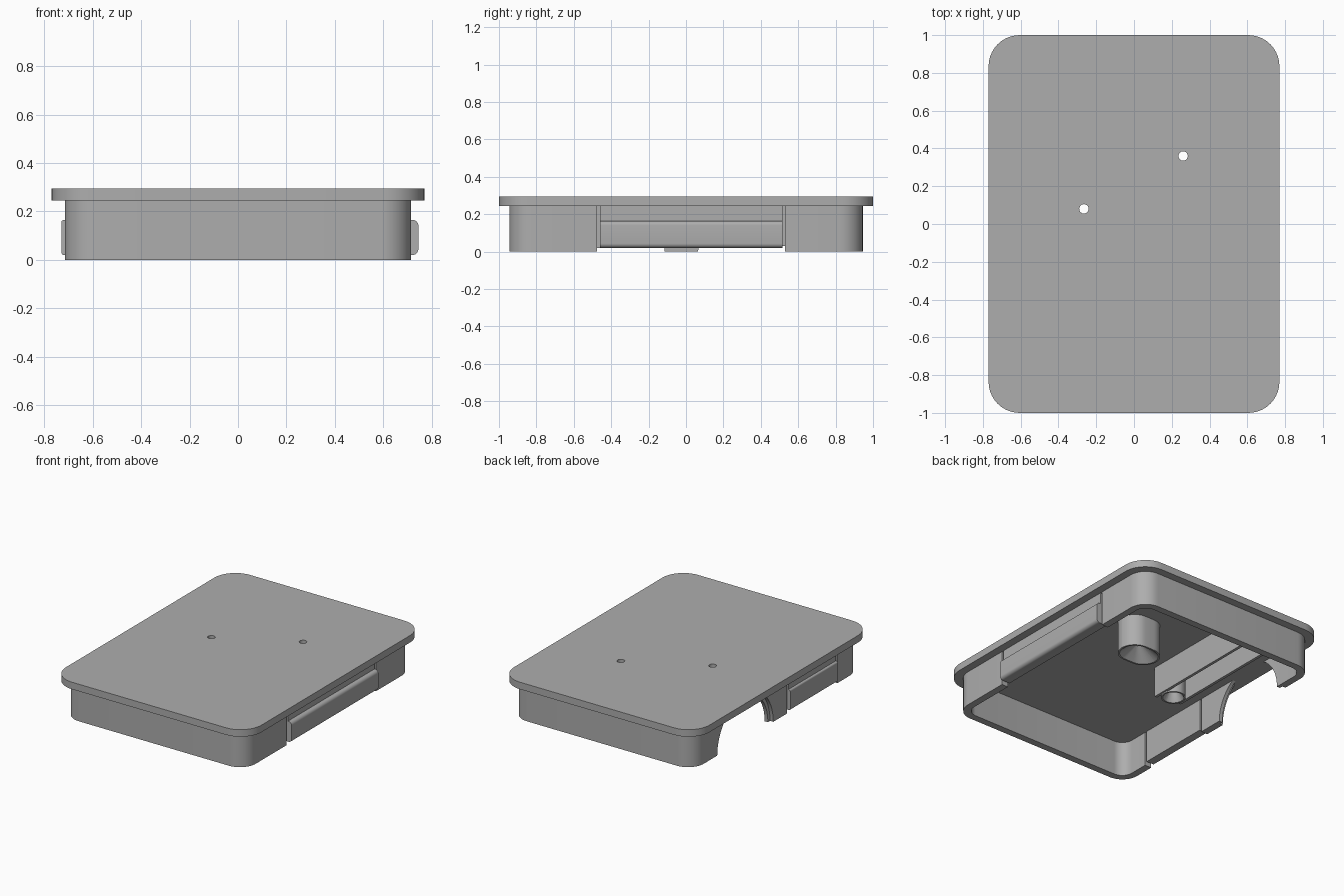
import bpy, bmesh
from math import cos, sin, pi, radians

old = bpy.data.objects.get("Cube")
if old:
    bpy.data.objects.remove(old)

grey = bpy.data.materials.new("plain grey")
grey.use_nodes = True
COLOUR = (0.42, 0.42, 0.42, 1)
grey.diffuse_color = COLOUR
grey.node_tree.nodes["Principled BSDF"].inputs["Base Color"].default_value = COLOUR


def make(name, bm):
    bmesh.ops.recalc_face_normals(bm, faces=bm.faces)
    mesh = bpy.data.meshes.new(name)
    bm.to_mesh(mesh)
    bm.free()
    mesh.materials.append(grey)
    ob = bpy.data.objects.new(name, mesh)
    bpy.context.collection.objects.link(ob)
    return ob


def rounded(hx, hy, r, cx=0, cy=0, seg=10):
    """Outline of a rounded rectangle with half sizes hx, hy."""
    pts = []
    for q, (sx, sy) in enumerate([(1, 1), (-1, 1), (-1, -1), (1, -1)]):
        for i in range(seg + 1):
            a = (q + i / seg) * pi / 2
            pts.append((cx + sx * (hx - r) + r * cos(a), cy + sy * (hy - r) + r * sin(a)))
    return pts


def loft(name, rings, closed=False):
    """Skin a stack of (outline, z); closed joins the last ring to the first."""
    bm = bmesh.new()
    loops = [[bm.verts.new((x, y, z)) for x, y in pts] for pts, z in rings]
    pairs = list(zip(loops, loops[1:]))
    if closed:
        pairs.append((loops[-1], loops[0]))
    else:
        bm.faces.new(loops[0])
        bm.faces.new(loops[-1])
    for a, b in pairs:
        for i in range(len(a)):
            j = (i + 1) % len(a)
            bm.faces.new((a[i], a[j], b[j], b[i]))
    return make(name, bm)


def prism(name, pts, place, lo, hi):
    """Extrude a 2D outline from lo to hi; place maps (a, b, depth) to xyz."""
    bm = bmesh.new()
    ends = [[bm.verts.new(place(a, b, d)) for a, b in pts] for d in (lo, hi)]
    bm.faces.new(ends[0])
    bm.faces.new(ends[1])
    for i in range(len(pts)):
        j = (i + 1) % len(pts)
        bm.faces.new((ends[0][i], ends[0][j], ends[1][j], ends[1][i]))
    return make(name, bm)


def box(name, x, y, z):
    pts = [(x[0], y[0]), (x[1], y[0]), (x[1], y[1]), (x[0], y[1])]
    return loft(name, [(pts, z[0]), (pts, z[1])])


def cut(target, cutter):
    mod = target.modifiers.new("cut", 'BOOLEAN')
    mod.operation = 'DIFFERENCE'
    mod.solver = 'EXACT'
    mod.object = cutter
    bpy.context.view_layer.objects.active = target
    with bpy.context.temp_override(object=target, active_object=target):
        bpy.ops.object.modifier_apply(modifier=mod.name)
    bpy.data.objects.remove(cutter)


def smooth(ob):
    bpy.ops.object.select_all(action='DESELECT')
    ob.select_set(True)
    bpy.context.view_layer.objects.active = ob
    bpy.ops.object.shade_smooth_by_angle(angle=radians(30))


FLOOR, TOP = 0.245, 0.295
WALL_X, WALL_Y, THICK = 0.715, 0.945, 0.05
HOLE = 0.025
MOUNTS = {"large": (0.26, 0.36, 0.145, 0.11), "small": (-0.265, 0.08, 0.08, 0.08)}
parts = []

# Lid plate with two screw holes
slab = rounded(0.77, 1.0, 0.165)
lid = loft("lid_plate", [(slab, FLOOR), (slab, TOP)])
for x, y, _, _ in MOUNTS.values():
    hole = rounded(HOLE, HOLE, HOLE, x, y, 6)
    cut(lid, loft("hole_cutter", [(hole, 0.1), (hole, 0.5)]))
parts.append(lid)

# Rim wall below the lid
outer = rounded(WALL_X, WALL_Y, 0.125)
inner = rounded(WALL_X - THICK, WALL_Y - THICK, 0.08)
rim = loft("rim_wall", [(outer, 0), (outer, FLOOR), (inner, FLOOR), (inner, 0)], closed=True)

# Openings for the side clips
clips = {"left": (1, -0.475, 0.53, 0.03), "right": (-1, -0.68, -0.115, 0.015)}
for side, y0, y1, _ in clips.values():
    xs = sorted((side * 0.6, side * 0.8))
    cut(rim, box("opening_cutter", xs, (y0, y1), (-0.1, 0.4)))

# Stepped arch in the right wall
for radius, lo, hi in ((0.315, -0.8, -0.69), (0.29, -0.7, -0.6)):
    arc = [(0.355 + radius * cos(2 * pi * i / 64), radius * sin(2 * pi * i / 64)) for i in range(64)]
    cut(rim, prism("arch_cutter", arc, lambda a, b, d: (d, a, b), lo, hi))
parts.append(rim)

# Side clips with a rounded grip ridge
for name, (side, y0, y1, bulge) in clips.items():
    r = bulge * 0.8
    out = WALL_X + bulge
    profile = [(WALL_X - THICK, FLOOR), (WALL_X - THICK, 0.02)]
    for cz, start in ((0.02 + r, -pi / 2), (0.165 - r, 0)):
        for i in range(7):
            a = start + i * pi / 12
            profile.append((out - r + r * cos(a), cz + r * sin(a)))
    profile += [(WALL_X, 0.165), (WALL_X, FLOOR)]
    parts.append(prism(name + "_clip", profile,
                       lambda a, b, d: (side * a, d, b), y0 + 0.015, y1 - 0.015))

# Screw bosses with a tapered recess
for name, (x, y, hx, hy) in MOUNTS.items():
    body = rounded(hx, hy, hy, x, y)
    lip = rounded(hx - 0.012, hy - 0.012, hy - 0.012, x, y)
    hole = rounded(HOLE, HOLE, HOLE, x, y)
    parts.append(loft(name + "_screw_boss",
                      [(body, FLOOR), (body, 0.02), (lip, 0.02), (hole, 0.1), (hole, FLOOR)],
                      closed=True))

# Parallel ribs beside the small boss
for name, x, y0 in (("inner_rib", -0.185, 0), ("outer_rib", -0.36, 0.03)):
    parts.append(box(name, (x - 0.01, x + 0.01), (y0, WALL_Y - THICK), (0.03, FLOOR)))

for ob in parts:
    smooth(ob)
